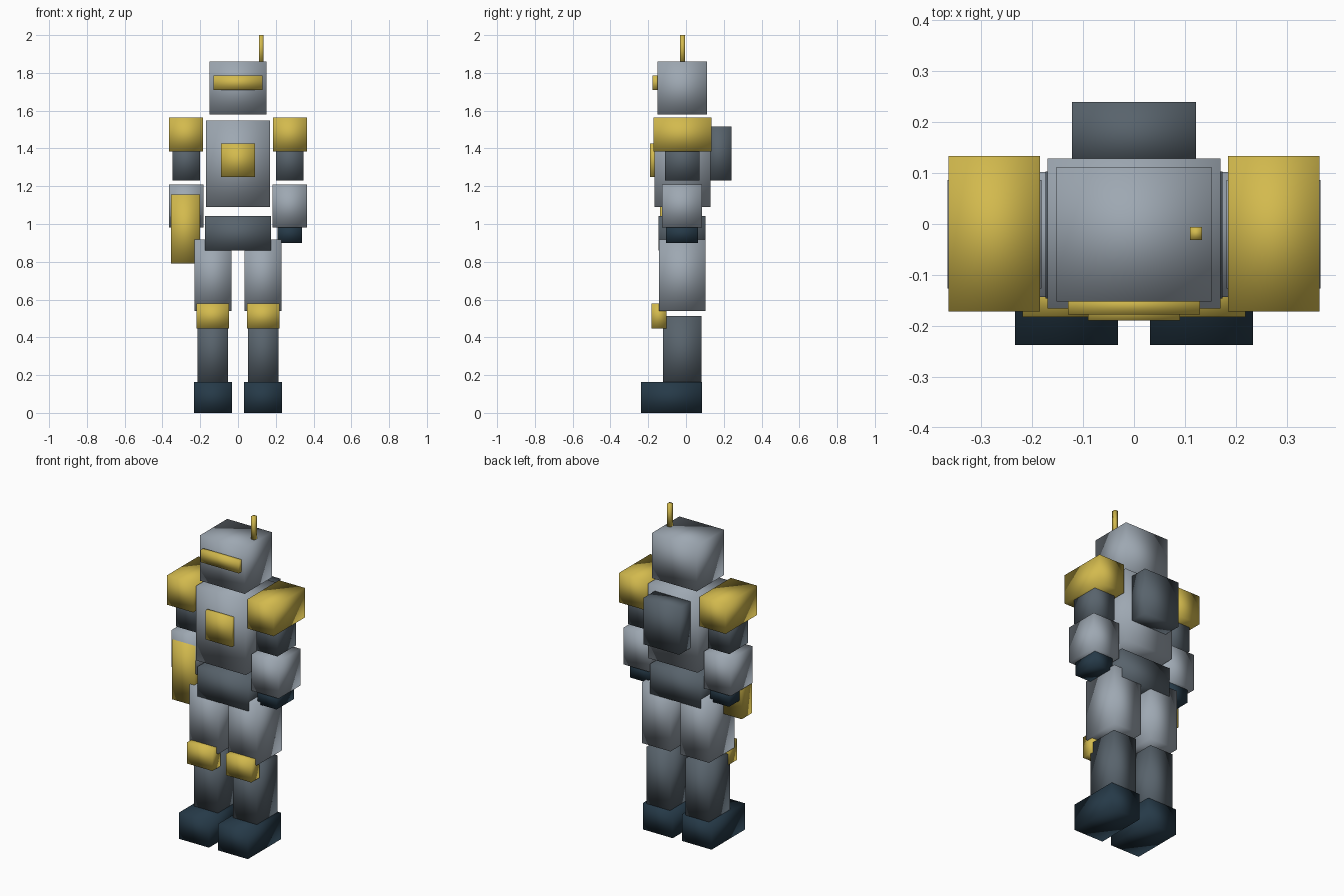
import bpy
import bmesh
from mathutils import Vector

if "Cube" in bpy.data.objects:
    bpy.data.objects.remove(bpy.data.objects["Cube"])


def material(name, rgb):
    m = bpy.data.materials.new(name)
    m.diffuse_color = (*rgb, 1.0)
    m.use_nodes = True
    m.node_tree.nodes["Principled BSDF"].inputs["Base Color"].default_value = m.diffuse_color
    return m


LIGHT = material("light_grey", (0.34, 0.39, 0.445))
DARK = material("dark_grey", (0.098, 0.125, 0.15))
GOLD = material("gold", (0.65, 0.49, 0.075))
NAVY = material("navy", (0.019, 0.042, 0.065))


def block(name, mat, xs, ys, zs):
    """Soft-shaded box spanning the given x, y and z ranges."""
    lo, hi = (Vector(c) for c in zip(xs, ys, zs))
    bm = bmesh.new()
    bmesh.ops.create_cube(bm, size=1.0)
    bmesh.ops.scale(bm, vec=hi - lo, verts=bm.verts)
    bmesh.ops.translate(bm, vec=(lo + hi) / 2, verts=bm.verts)
    for f in bm.faces:
        f.smooth = True
    mesh = bpy.data.meshes.new(name)
    bm.to_mesh(mesh)
    bm.free()
    mesh.materials.append(mat)
    ob = bpy.data.objects.new(name, mesh)
    bpy.context.collection.objects.link(ob)
    return ob


def pair(name, mat, xs, ys, zs):
    """The same block on both sides of the body."""
    block("right_" + name, mat, xs, ys, zs)
    block("left_" + name, mat, (-xs[1], -xs[0]), ys, zs)


# Head with visor and antenna
block("head", LIGHT, (-0.152, 0.152), (-0.152, 0.112), (1.58, 1.86))
block("visor", GOLD, (-0.13, 0.13), (-0.178, -0.14), (1.71, 1.786))
block("antenna", GOLD, (0.11, 0.134), (-0.031, -0.006), (1.85, 2.0))

# Body
block("torso", LIGHT, (-0.17, 0.17), (-0.166, 0.129), (1.09, 1.548))
block("chest_plate", GOLD, (-0.09, 0.09), (-0.19, -0.155), (1.25, 1.427))
block("backpack", DARK, (-0.122, 0.122), (0.11, 0.24), (1.23, 1.516))
block("hips", DARK, (-0.174, 0.174), (-0.146, 0.103), (0.86, 1.042))

# Arms
pair("shoulder", GOLD, (0.185, 0.364), (-0.172, 0.134), (1.383, 1.564))
pair("upper_arm", DARK, (0.202, 0.346), (-0.11, 0.072), (1.23, 1.45))
pair("forearm", LIGHT, (0.182, 0.366), (-0.127, 0.086), (0.982, 1.208))
pair("hand", NAVY, (0.208, 0.338), (-0.107, 0.063), (0.90, 1.0))
block("hand_tool", GOLD, (-0.355, -0.202), (-0.137, -0.036), (0.79, 1.155))

# Legs
pair("thigh", LIGHT, (0.034, 0.229), (-0.143, 0.102), (0.54, 0.917))
pair("knee_pad", GOLD, (0.047, 0.219), (-0.183, -0.103), (0.447, 0.578))
pair("shin", DARK, (0.052, 0.214), (-0.122, 0.081), (0.15, 0.512))
pair("foot", NAVY, (0.031, 0.234), (-0.238, 0.085), (0.0, 0.163))
